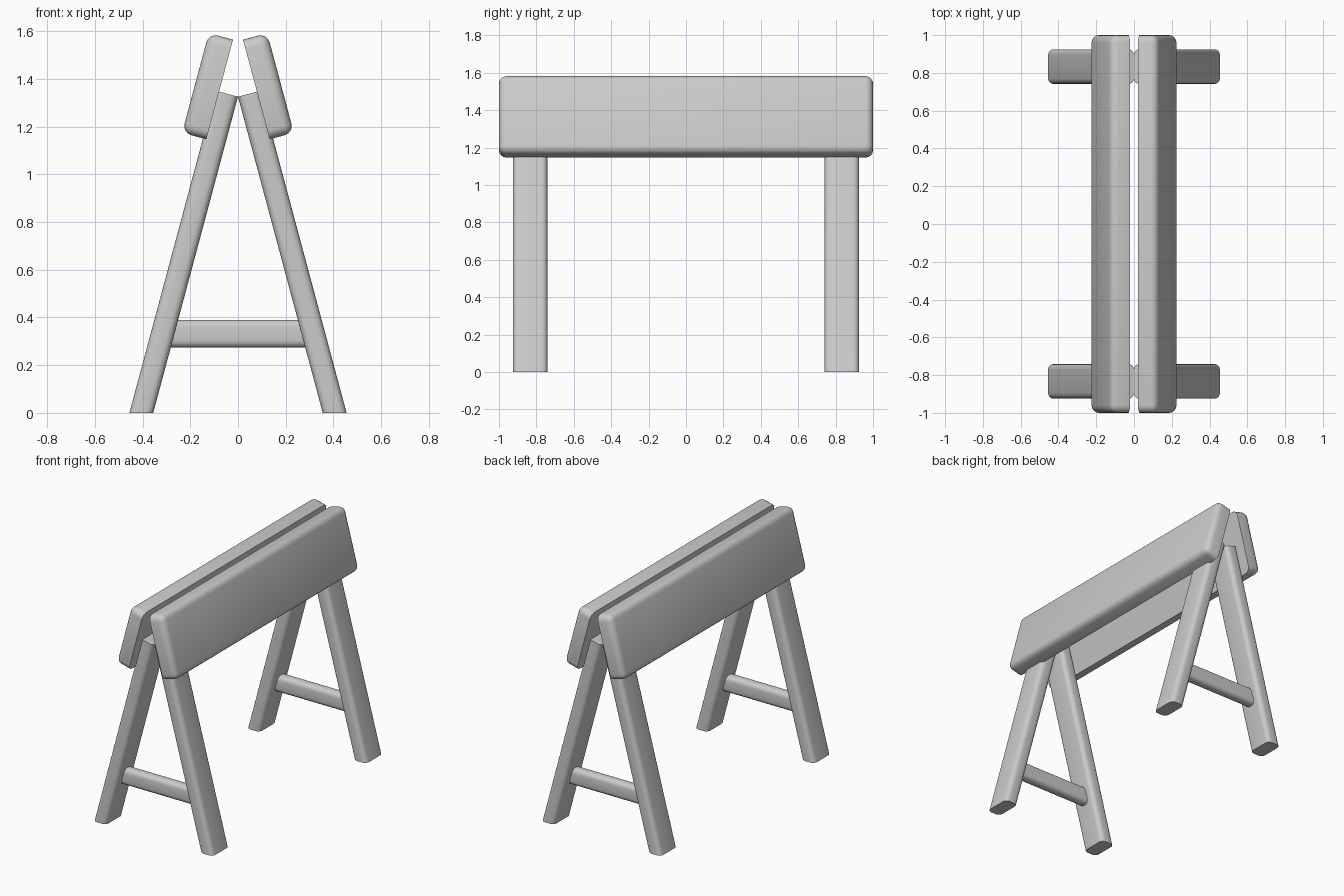
import bpy, bmesh, math
from mathutils import Matrix, Vector

if "Cube" in bpy.data.objects:
    bpy.data.objects.remove(bpy.data.objects["Cube"])

TILT = math.radians(15)

grey = bpy.data.materials.new("light_grey")
grey.diffuse_color = (0.6, 0.6, 0.6, 1)
grey.use_nodes = True
grey.node_tree.nodes["Principled BSDF"].inputs["Base Color"].default_value = grey.diffuse_color


def rounded_box(lo, hi, radius, keep, segments=4):
    """Box between two corners; edges for which keep(midpoint, direction) holds are rounded."""
    lo, hi = Vector(lo), Vector(hi)
    bm = bmesh.new()
    bmesh.ops.create_cube(bm, size=1)
    for v in bm.verts:
        v.co = Vector([lo[i] + (v.co[i] + 0.5) * (hi[i] - lo[i]) for i in range(3)])
    edges = []
    for e in bm.edges:
        a, b = (v.co for v in e.verts)
        if keep((a + b) / 2, (b - a).normalized()):
            edges.append(e)
    bmesh.ops.bevel(bm, geom=edges, offset=radius, segments=segments,
                    profile=0.5, affect='EDGES')
    return bm


def finish(bm, name, mirror):
    bmesh.ops.recalc_face_normals(bm, faces=bm.faces)
    mesh = bpy.data.meshes.new(name)
    bm.to_mesh(mesh)
    bm.free()
    mesh.materials.append(grey)
    ob = bpy.data.objects.new(name, mesh)
    bpy.context.collection.objects.link(ob)
    bpy.context.view_layer.objects.active = ob
    ob.select_set(True)
    bpy.ops.object.shade_smooth_by_angle(angle=math.radians(35))
    ob.select_set(False)
    mod = ob.modifiers.new("mirror", 'MIRROR')
    mod.use_axis = mirror
    mod.use_mirror_merge = False


def lean(bm, x, z):
    """Tilt a part outward at the foot, then put its inner top edge at (x, z)."""
    m = Matrix.Translation((x, 0, z)) @ Matrix.Rotation(-TILT, 4, 'Y')
    bmesh.ops.transform(bm, matrix=m, verts=bm.verts)


# Side boards: flat inner face with sharp rim, everything else rounded
board = rounded_box((0, -1, -0.432), (0.105, 1, 0), 0.04,
                    lambda mid, d: mid.x > 0.01)
lean(board, 0.021, 1.564)
finish(board, "side_board", (True, False, False))

# Legs: rounded along their length, cut level at the floor
leg = rounded_box((0, 0.741, -1.6), (0.0966, 0.925, 0), 0.03,
                  lambda mid, d: abs(d.z) > 0.9)
lean(leg, 0, 1.325)
cut = bmesh.ops.bisect_plane(leg, geom=leg.verts[:] + leg.edges[:] + leg.faces[:],
                             plane_co=(0, 0, 0), plane_no=(0, 0, -1), clear_outer=True)
rim = [g for g in cut["geom_cut"] if isinstance(g, bmesh.types.BMEdge)]
bmesh.ops.contextual_create(leg, geom=rim)
finish(leg, "leg", (True, True, False))

# Cross braces between each pair of legs
brace = rounded_box((-0.31, 0.795, 0.273), (0.31, 0.871, 0.39), 0.03,
                    lambda mid, d: abs(d.x) > 0.9)
finish(brace, "cross_brace", (False, True, False))
